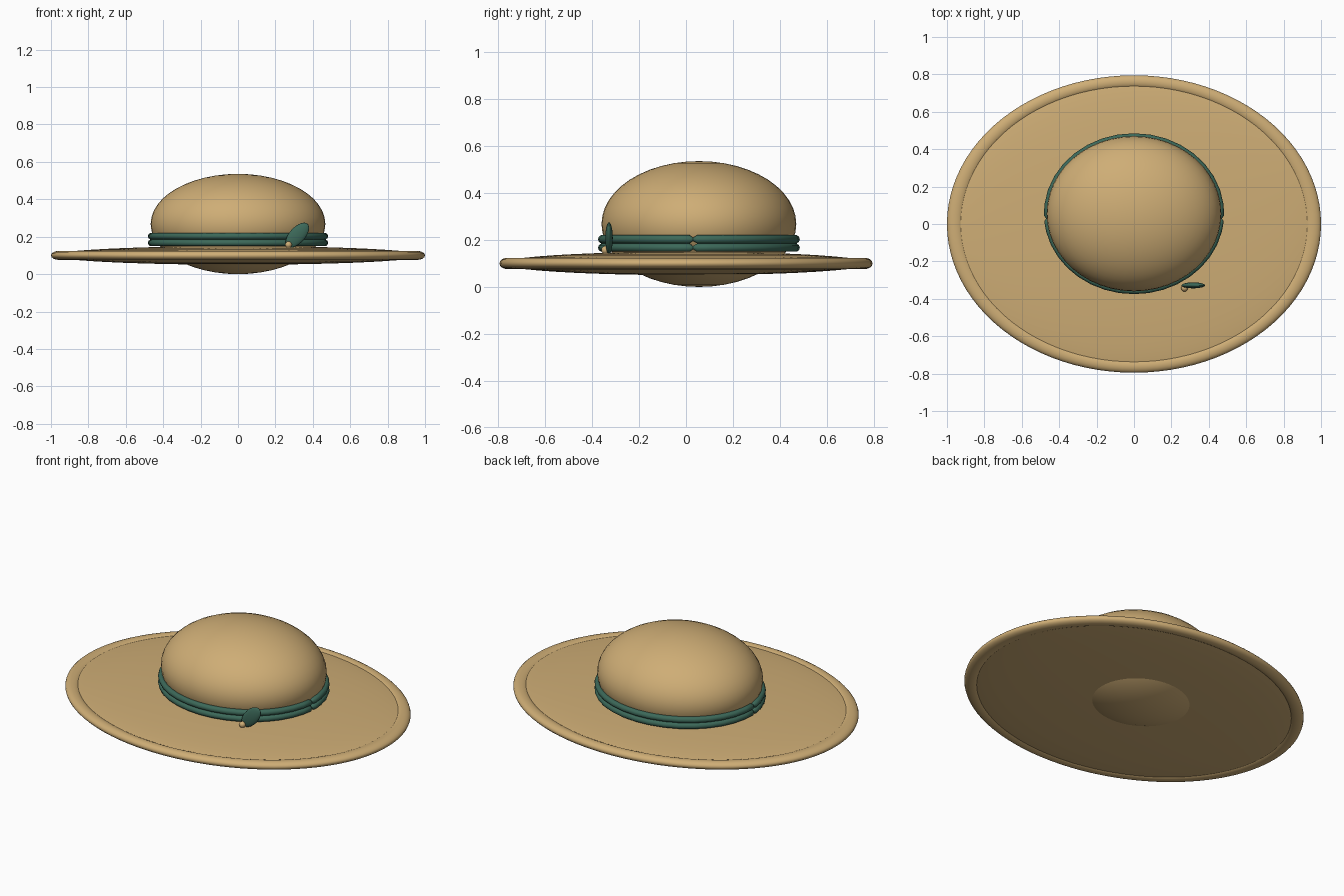
import bpy
from math import pi, sin, cos, radians

cube = bpy.data.objects.get("Cube")
if cube:
    bpy.data.objects.remove(cube, do_unlink=True)


def material(name, rgb):
    m = bpy.data.materials.new(name)
    m.use_nodes = True
    m.diffuse_color = (*rgb, 1)
    m.node_tree.nodes["Principled BSDF"].inputs["Base Color"].default_value = (*rgb, 1)
    return m


straw = material("straw tan", (0.62, 0.42, 0.18))
green = material("ribbon green", (0.045, 0.14, 0.10))
CROWN_Y = 0.055


def finish(obj, name, mat):
    obj.name = name
    obj.data.materials.append(mat)
    bpy.ops.object.shade_smooth()
    return obj


def ellipsoid(name, loc, radii, mat, rot=(0, 0, 0), segments=48, rings=24):
    bpy.ops.mesh.primitive_uv_sphere_add(segments=segments, ring_count=rings,
                                         radius=1, location=loc, rotation=rot)
    obj = bpy.context.object
    obj.scale = radii
    return finish(obj, name, mat)


# Domed crown and shallow lens-shaped brim
ellipsoid("crown", (0, CROWN_Y, 0.268), (0.467, 0.415, 0.268), straw)
ellipsoid("brim", (0, 0, 0.1), (0.99, 0.787, 0.05), straw, segments=96)

# Rolled edge around the brim
bpy.ops.mesh.primitive_torus_add(major_segments=96, minor_segments=16,
                                 major_radius=0.957, minor_radius=0.043,
                                 location=(0, 0, 0.1))
edge = bpy.context.object
edge.scale = (1, 0.795, 0.56)
finish(edge, "brim_edge", straw)


# Ribbon cords: a front and a back half, each pinched at the ends
def cord(name, z, start, end, steps=18):
    curve = bpy.data.curves.new(name, "CURVE")
    curve.dimensions = "3D"
    curve.bevel_depth = 0.018
    curve.bevel_resolution = 3
    curve.use_fill_caps = True
    spline = curve.splines.new("POLY")
    fractions = [0, 0.012] + [i / steps for i in range(1, steps)] + [0.988, 1]
    spline.points.add(len(fractions) - 1)
    for point, f in zip(spline.points, fractions):
        a = start + (end - start) * f
        point.co = (0.464 * cos(a), CROWN_Y + 0.412 * sin(a), z, 1)
        point.radius = 0.4 if f in (0, 1) else 1
    curve.materials.append(green)
    obj = bpy.data.objects.new(name, curve)
    bpy.context.collection.objects.link(obj)
    for s in curve.splines:
        s.use_smooth = True


side = 0.06
for label, z in (("lower", 0.167), ("upper", 0.203)):
    cord(label + "_ribbon_back", z, -side, pi + side)
    cord(label + "_ribbon_front", z, pi + side, 2 * pi - side)

# Leaf ornament and the small bead at its stem
ellipsoid("leaf", (0.317, -0.328, 0.208), (0.082, 0.016, 0.042), green,
          rot=(0, radians(-48), 0), segments=24, rings=16)
ellipsoid("bead", (0.27, -0.343, 0.157), (0.018, 0.018, 0.018), straw,
          segments=16, rings=10)
